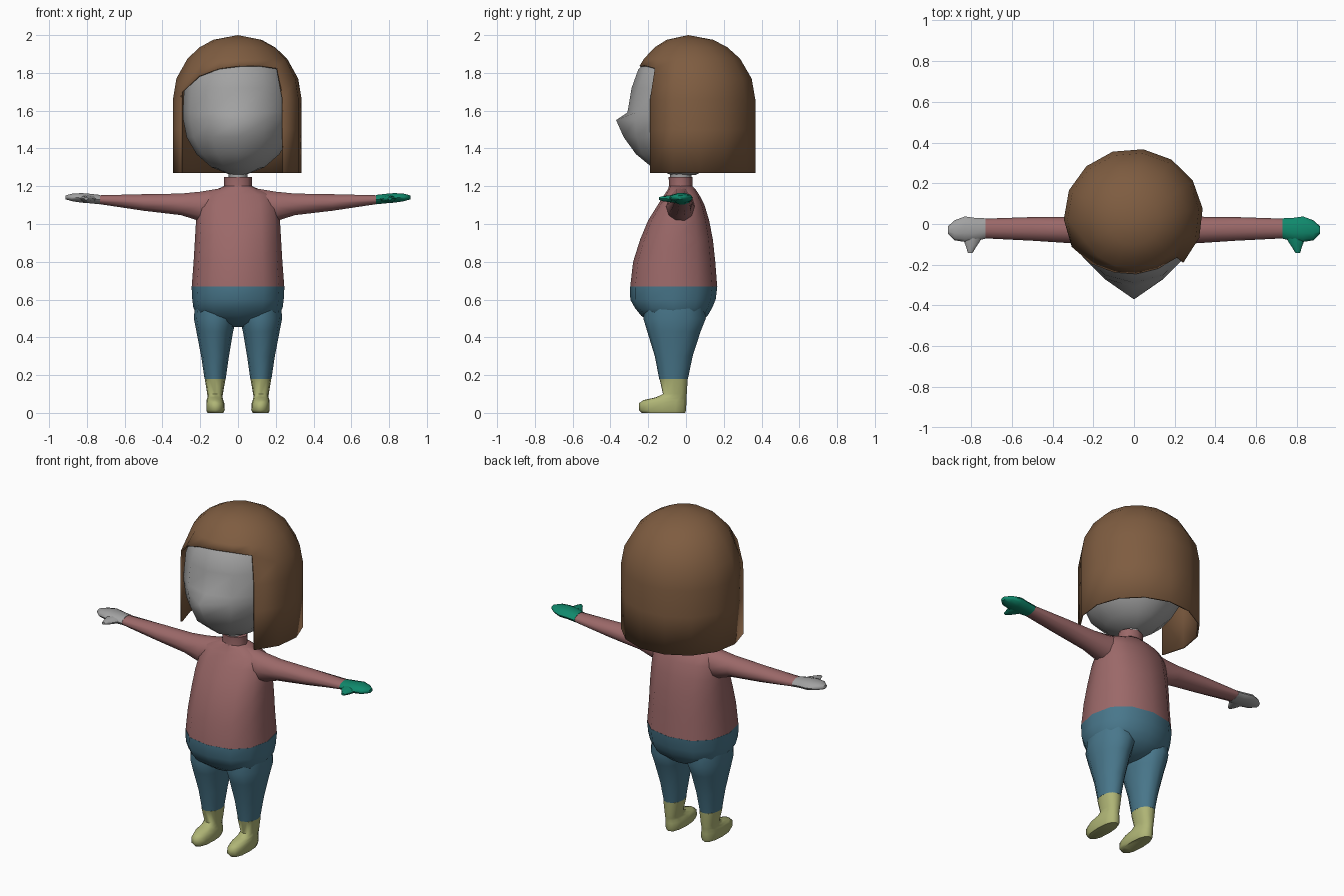
import bpy, bmesh
from math import sin, cos, pi, atan2, sqrt

if "Cube" in bpy.data.objects:
    bpy.data.objects.remove(bpy.data.objects["Cube"])


def material(name, rgb):
    m = bpy.data.materials.new(name)
    m.diffuse_color = (*rgb, 1)
    m.use_nodes = True
    m.node_tree.nodes["Principled BSDF"].inputs["Base Color"].default_value = m.diffuse_color
    return m


BROWN = material("brown", (0.21, 0.108, 0.052))
RED = material("red", (0.33, 0.14, 0.14))
BLUE = material("blue", (0.066, 0.185, 0.26))
OLIVE = material("olive", (0.43, 0.46, 0.18))
GREEN = material("green", (0.005, 0.25, 0.15))
GREY = material("grey", (0.36, 0.36, 0.36))


def finish(name, bm, mat, mirror=False, angle=60):
    bmesh.ops.recalc_face_normals(bm, faces=bm.faces)
    me = bpy.data.meshes.new(name)
    bm.to_mesh(me)
    bm.free()
    ob = bpy.data.objects.new(name, me)
    bpy.context.collection.objects.link(ob)
    me.materials.append(mat)
    bpy.ops.object.select_all(action='DESELECT')
    ob.select_set(True)
    bpy.context.view_layer.objects.active = ob
    bpy.ops.object.shade_smooth_by_angle(angle=angle * pi / 180)
    if mirror:
        ob.modifiers.new("mirror", 'MIRROR')
    return ob


def power(v, p):
    return abs(v) ** p * (1 if v > 0 else -1)


def loft(name, rings, mat, axis='z', n=12, p=1.0, mirror=False, flip=1, pull=None):
    """Skin oval rings (t, a0, a1, b0, b1); (a, b) are the two axes after the loft axis."""
    bm = bmesh.new()
    shift = 'zxy'.index(axis)
    loops = []
    for i, (t, a0, a1, b0, b1) in enumerate(rings):
        loop = []
        for k in range(n):
            u = 2 * pi * k / n
            a = (a0 + a1) / 2 + (a1 - a0) / 2 * power(round(cos(u), 6), p)
            b = (b0 + b1) / 2 + (b1 - b0) / 2 * power(round(sin(u), 6), p)
            if pull and k == 3 * n // 4:
                b -= pull.get(i, 0)
            # axis z: (a,b,t)   axis x: (t,a,b)   axis y: (b,t,a)
            co = [(a, b, t), (t, a, b), (b, t, a)][shift]
            loop.append(bm.verts.new((co[0] * flip, co[1], co[2])))
        loops.append(loop)
    for lo, hi in zip(loops, loops[1:]):
        for k in range(n):
            j = (k + 1) % n
            bm.faces.new((lo[k], lo[j], hi[j], hi[k]))
    bm.faces.new(loops[0])
    bm.faces.new(loops[-1])
    return finish(name, bm, mat, mirror)


# Head with the nose pulled out of the front column, and neck
loft("head", [
    (1.26, -.04, .04, -.08, .05), (1.30, -.14, .14, -.18, .14),
    (1.37, -.22, .22, -.265, .21), (1.46, -.272, .272, -.30, .25),
    (1.55, -.29, .29, -.308, .27), (1.59, -.292, .292, -.305, .27),
    (1.72, -.285, .285, -.288, .27), (1.82, -.25, .25, -.252, .25),
    (1.90, -.17, .17, -.155, .17), (1.95, -.05, .05, -.04, .06)],
    GREY, pull={3: .03, 4: .062, 5: .005})
loft("neck", [(1.2, -.05, .05, -.085, .03), (1.3, -.05, .05, -.085, .03)], GREY, n=8)

# Shirt: body, collar, sleeves
loft("shirt_body", [
    (.67, -.245, .245, -.295, .165), (.80, -.235, .235, -.28, .155),
    (.92, -.228, .228, -.242, .142), (1.02, -.222, .222, -.20, .122),
    (1.10, -.213, .213, -.15, .098), (1.155, -.19, .19, -.115, .07),
    (1.185, -.11, .11, -.095, .05), (1.2, -.075, .075, -.09, .035)],
    RED, p=.85)
loft("collar", [(1.17, -.08, .08, -.095, .04), (1.21, -.074, .074, -.09, .034),
                (1.25, -.075, .075, -.092, .034)], RED, n=8)
loft("sleeve", [
    (.08, -.10, .05, 1.02, 1.195), (.20, -.105, .045, 1.01, 1.175),
    (.30, -.095, .036, 1.044, 1.164), (.50, -.082, .034, 1.068, 1.16),
    (.74, -.07, .026, 1.105, 1.153)], RED, 'x', 10, mirror=True)

# Mitten hands: one grey, one green
for side, flip, mat in (("bare", -1, GREY), ("green", 1, GREEN)):
    loft(side + "_hand", [
        (.73, -.072, .028, 1.103, 1.155), (.78, -.085, .03, 1.108, 1.161),
        (.83, -.088, .037, 1.112, 1.165), (.88, -.08, .018, 1.12, 1.161),
        (.912, -.05, -.01, 1.13, 1.152)], mat, 'x', 10, flip=flip)
    loft(side + "_thumb", [
        (-.04, 1.11, 1.155, .735, .84), (-.085, 1.115, 1.152, .756, .834),
        (-.12, 1.12, 1.148, .779, .822), (-.143, 1.127, 1.142, .793, .815)],
        mat, 'y', 8, flip=flip)

# Trousers: hips and legs
loft("trouser_hips", [
    (.455, -.05, .05, -.12, .02), (.48, -.15, .15, -.19, .075),
    (.515, -.215, .215, -.238, .115), (.555, -.236, .236, -.27, .138),
    (.60, -.242, .242, -.295, .157), (.67, -.246, .246, -.296, .166)],
    BLUE, p=.85)
loft("trouser_leg", [
    (.18, .065, .177, -.142, .01), (.30, .048, .195, -.165, .035),
    (.43, .026, .22, -.205, .077), (.50, .008, .234, -.226, .105),
    (.60, .02, .225, -.21, .09)], BLUE, mirror=True)

# Boots
loft("boot", [
    (0, .078, .162, -.235, -.005), (.015, .07, .168, -.25, 0),
    (.05, .072, .168, -.25, .002), (.068, .078, .166, -.225, .002),
    (.082, .082, .162, -.16, .003), (.10, .08, .163, -.122, .004),
    (.18, .066, .176, -.14, .009)], OLIVE, p=.85, mirror=True)

# Hair: bob-shaped shell, open at the face with a slanted fringe
CY, CZ, RX, RY, RZ = .04, 1.66, .342, .33, .34


def column_angle(x, y):
    return atan2((y - CY) / RY, x / RX)


right = column_angle(.245, -.19)
left = column_angle(-.30, -.115)
BACK = 10
back = [right + (left + 2 * pi - right) * i / BACK for i in range(BACK + 1)]
front = [left + (right - left) * i / 5 for i in range(1, 5)]
fringe = (1.785, 1.825, 1.838, 1.84)
bm = bmesh.new()
cols = []
for i, u in enumerate(back + front):
    rows = [1.27, 1.50, 1.66, 1.77, 1.875, 1.935, 1.975]
    if i == 0:
        rows[3] = 1.825
    elif i == BACK:
        rows[2:4] = 1.64, 1.70
    elif i > BACK:
        rows[3] = fringe[i - BACK - 1]
        rows[:3] = [None] * 3
    col = []
    for z in rows:
        if z is None:
            col.append(None)
            continue
        f = sqrt(1 - (max(z - CZ, 0) / RZ) ** 2)
        y0 = CY - .03 * (1 - f)
        col.append(bm.verts.new((RX * f * cos(u) - .003, y0 + RY * f * sin(u), z)))
    cols.append(col)
crown = bm.verts.new((0, .012, 2))
for i, c in enumerate(cols):
    d = cols[(i + 1) % len(cols)]
    for r in range(0 if i < BACK else 3, 6):
        bm.faces.new((c[r], d[r], d[r + 1], c[r + 1]))
    bm.faces.new((c[6], d[6], crown))
hair = finish("hair", bm, BROWN)
shell = hair.modifiers.new("thickness", 'SOLIDIFY')
shell.thickness = .01
shell.offset = -1
